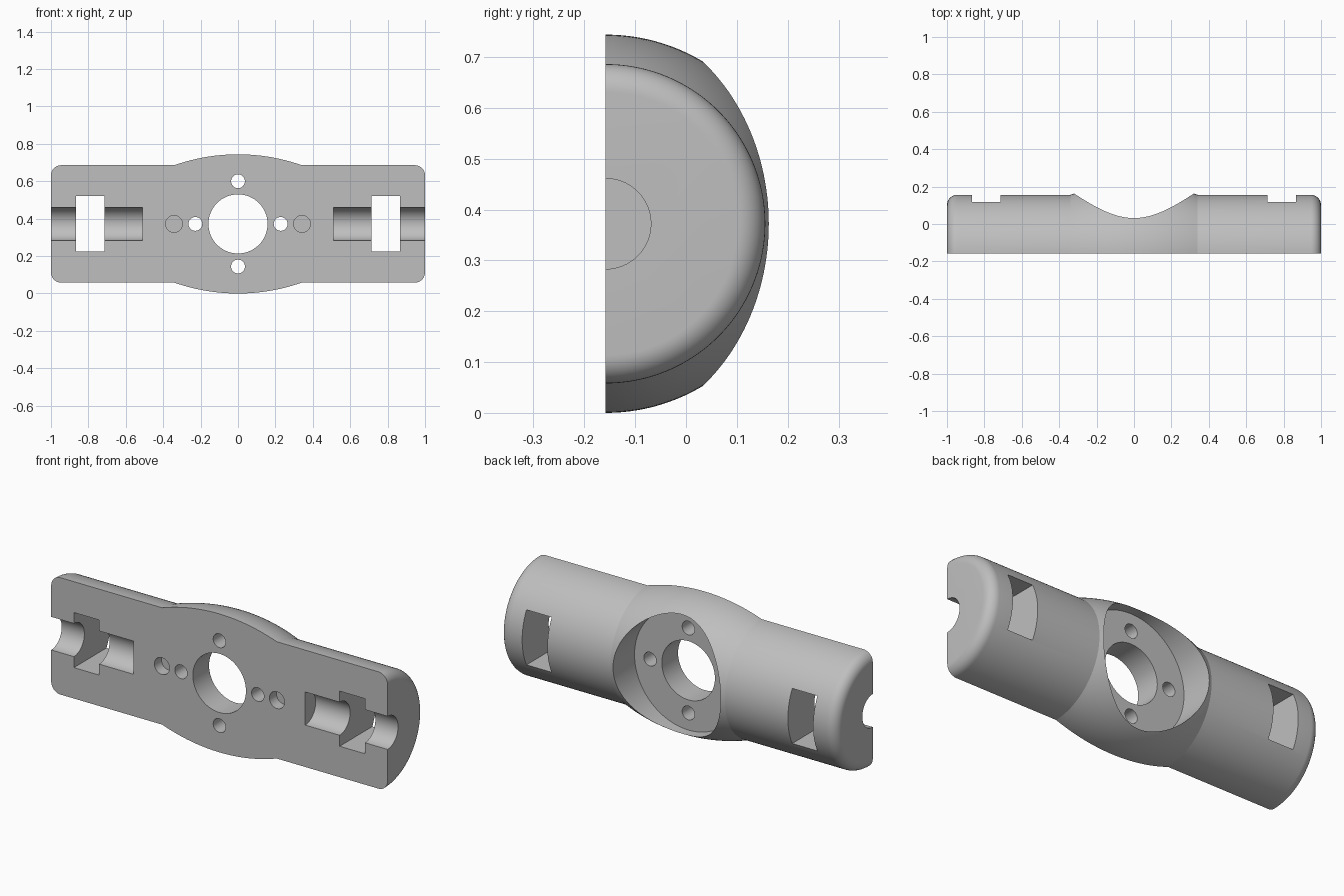
import bpy, bmesh
from math import sin, cos, pi, sqrt
from mathutils import Matrix, Vector

default = bpy.data.objects.get("Cube")
if default:
    bpy.data.objects.remove(default, do_unlink=True)

FRONT = -0.158     # flat face and revolve axis
MID = 0.372        # height of the axis
R_END, R_MID = 0.314, 0.372
FILLET = 0.055
BULGE = 0.34       # half length of the swollen middle

grey = bpy.data.materials.new("grey")
grey.use_nodes = True
colour = (0.52, 0.52, 0.52, 1)
grey.diffuse_color = colour
grey.node_tree.nodes["Principled BSDF"].inputs["Base Color"].default_value = colour


def make_object(name, bm):
    bmesh.ops.recalc_face_normals(bm, faces=bm.faces)
    mesh = bpy.data.meshes.new(name)
    bm.to_mesh(mesh)
    bm.free()
    mesh.materials.append(grey)
    obj = bpy.data.objects.new(name, mesh)
    bpy.context.collection.objects.link(obj)
    return obj


# Half-round body: profile of (x, radius), mirrored about the middle
arc_r = (BULGE ** 2 + (R_MID - R_END) ** 2) / (2 * (R_MID - R_END))
right = []
for i in range(17):
    x = BULGE * i / 16
    right.append((x, R_MID - arc_r + sqrt(arc_r ** 2 - x * x)))
for i in range(11):
    a = pi / 2 * i / 10
    right.append((1 - FILLET + FILLET * sin(a), R_END - FILLET + FILLET * cos(a)))
profile = [(-x, r) for x, r in reversed(right[1:])] + right

bm = bmesh.new()
STEPS = 72
rings = []
for x, r in profile:
    rings.append([bm.verts.new((x, FRONT + r * sin(pi * k / STEPS), MID + r * cos(pi * k / STEPS)))
                  for k in range(STEPS + 1)])
for a, b in zip(rings, rings[1:]):
    for k in range(STEPS):
        bm.faces.new((a[k], a[k + 1], b[k + 1], b[k]))
bm.faces.new(rings[0])
bm.faces.new(rings[-1])
bm.faces.new([r[0] for r in rings] + [r[-1] for r in reversed(rings)])
body = make_object("clamp_body", bm)


def cut(cutter):
    cutter.hide_render = True
    mod = body.modifiers.new("cut", 'BOOLEAN')
    mod.operation = 'DIFFERENCE'
    mod.solver = 'EXACT'
    mod.object = cutter
    bpy.context.view_layer.objects.active = body
    bpy.ops.object.modifier_apply(modifier=mod.name)
    bpy.data.objects.remove(cutter, do_unlink=True)


def cut_cylinder(name, radius, start, end, segments=48):
    start, end = Vector(start), Vector(end)
    axis = end - start
    place = Matrix.Translation((start + end) / 2) @ axis.to_track_quat('Z', 'Y').to_matrix().to_4x4()
    bm = bmesh.new()
    bmesh.ops.create_cone(bm, cap_ends=True, segments=segments, radius1=radius,
                          radius2=radius, depth=axis.length, matrix=place)
    cut(make_object(name, bm))


def cut_hole(name, x, z, radius, y0=-0.3, y1=0.4, segments=32):
    cut_cylinder(name, radius, (x, y0, MID + z), (x, y1, MID + z), segments)


# Round recess in the back, centre bore and bolt holes
cut_hole("recess", 0, 0, 0.32, y0=-0.02, segments=96)
cut_hole("bore", 0, 0, 0.158, segments=64)
for s in (-1, 1):
    cut_hole("side_bolt_hole", s * 0.228, 0, 0.037)
    cut_hole("vertical_bolt_hole", 0, s * 0.228, 0.037)
    cut_hole("blind_hole", s * 0.342, 0, 0.045, y1=FRONT + 0.06)

    # Shaft groove and the strap slot through each arm
    cut_cylinder("groove", 0.089, (s * 0.51, FRONT, MID), (s * 1.2, FRONT, MID), 64)
    bm = bmesh.new()
    bmesh.ops.create_cube(bm, size=1, matrix=Matrix.Translation((s * 0.79, 0, MID))
                          @ Matrix.Diagonal((0.15, 1, 0.296, 1)))
    cut(make_object("slot", bm))

# Smooth curved walls, keep machined edges crisp
bpy.ops.object.select_all(action='DESELECT')
body.select_set(True)
bpy.context.view_layer.objects.active = body
bpy.ops.object.shade_smooth_by_angle(angle=0.27)
